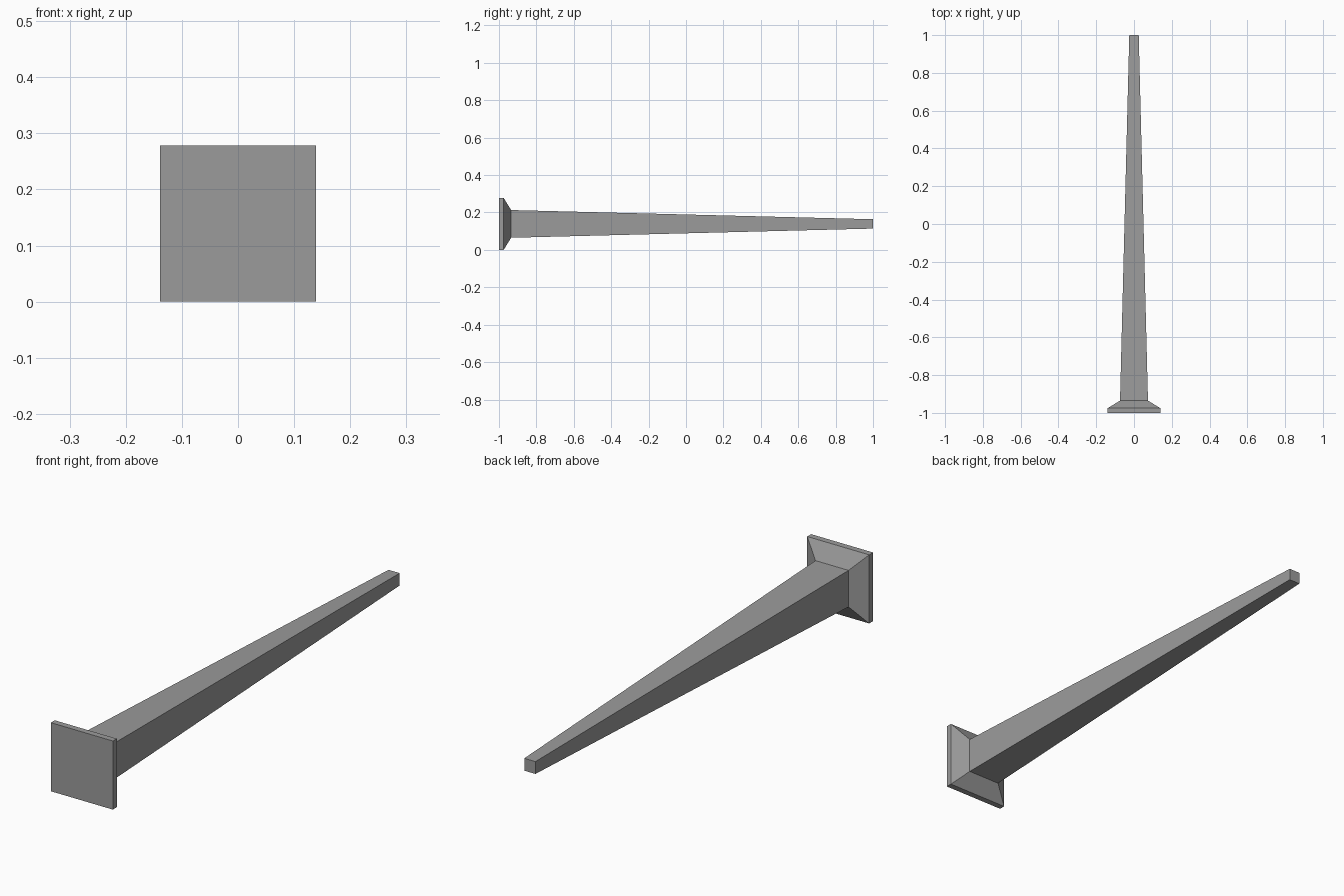
import bpy
import bmesh

cube = bpy.data.objects.get("Cube")
if cube:
    bpy.data.objects.remove(cube, do_unlink=True)

iron = bpy.data.materials.new("grey_iron")
iron.use_nodes = True
colour = (0.33, 0.33, 0.33, 1)
iron.diffuse_color = colour
iron.node_tree.nodes["Principled BSDF"].inputs["Base Color"].default_value = colour

HEAD = 0.139  # half width of the head, also the height of the axis


def square_loft(name, sections):
    """Join square sections, given as (y, half width), and cap both ends."""
    bm = bmesh.new()
    rings = [[bm.verts.new((sx * h, y, HEAD + sz * h))
              for sx, sz in ((-1, -1), (1, -1), (1, 1), (-1, 1))]
             for y, h in sections]
    for a, b in zip(rings, rings[1:]):
        for i in range(4):
            j = (i + 1) % 4
            bm.faces.new((a[i], a[j], b[j], b[i]))
    bm.faces.new(rings[0])
    bm.faces.new(rings[-1])
    bmesh.ops.recalc_face_normals(bm, faces=bm.faces)
    mesh = bpy.data.meshes.new(name)
    bm.to_mesh(mesh)
    bm.free()
    mesh.materials.append(iron)
    obj = bpy.data.objects.new(name, mesh)
    bpy.context.collection.objects.link(obj)
    return obj


# Flat head plate, sloped collar and long tapering shank in one piece
square_loft("square_nail", [(-1, HEAD), (-0.975, HEAD), (-0.935, 0.074), (1, 0.025)])
